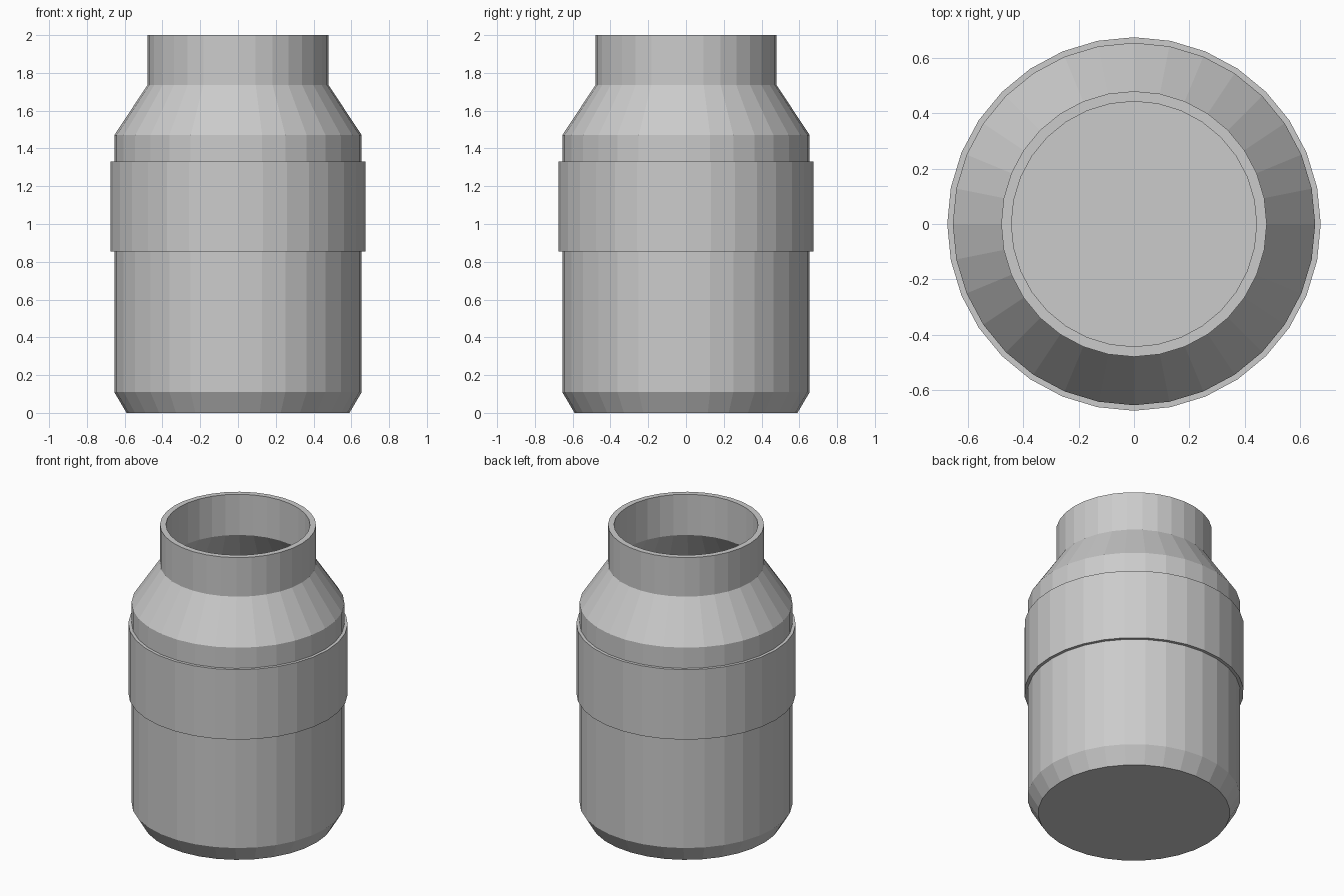
import bpy, bmesh
from math import cos, sin, tau

if "Cube" in bpy.data.objects:
    bpy.data.objects.remove(bpy.data.objects["Cube"])

SIDES = 32


def lathe(name, profile, closed=False):
    """Revolve (radius, z) points round z; open profiles get capped ends."""
    bm = bmesh.new()
    rings = [[bm.verts.new((r * cos(tau * i / SIDES), r * sin(tau * i / SIDES), z))
              for i in range(SIDES)] for r, z in profile]
    pairs = list(zip(rings, rings[1:]))
    if closed:
        pairs.append((rings[-1], rings[0]))
    else:
        bm.faces.new(rings[0])
        bm.faces.new(rings[-1])
    for a, b in pairs:
        for i in range(SIDES):
            j = (i + 1) % SIDES
            bm.faces.new((a[i], a[j], b[j], b[i]))
    bmesh.ops.recalc_face_normals(bm, faces=bm.faces)
    mesh = bpy.data.meshes.new(name)
    bm.to_mesh(mesh)
    bm.free()
    obj = bpy.data.objects.new(name, mesh)
    bpy.context.collection.objects.link(obj)
    return obj


# Hollow jar: outer wall up to the rim, then inner wall down to the floor
lathe("jar_body", [
    (0.59, 0.0), (0.655, 0.11), (0.655, 1.47), (0.48, 1.735), (0.48, 2.0),
    (0.443, 2.0), (0.443, 1.724), (0.618, 1.459), (0.618, 0.12), (0.569, 0.037),
])

# Raised band wrapped round the body
lathe("label_band", [
    (0.675, 0.855), (0.675, 1.33), (0.645, 1.33), (0.645, 0.855),
], closed=True)
